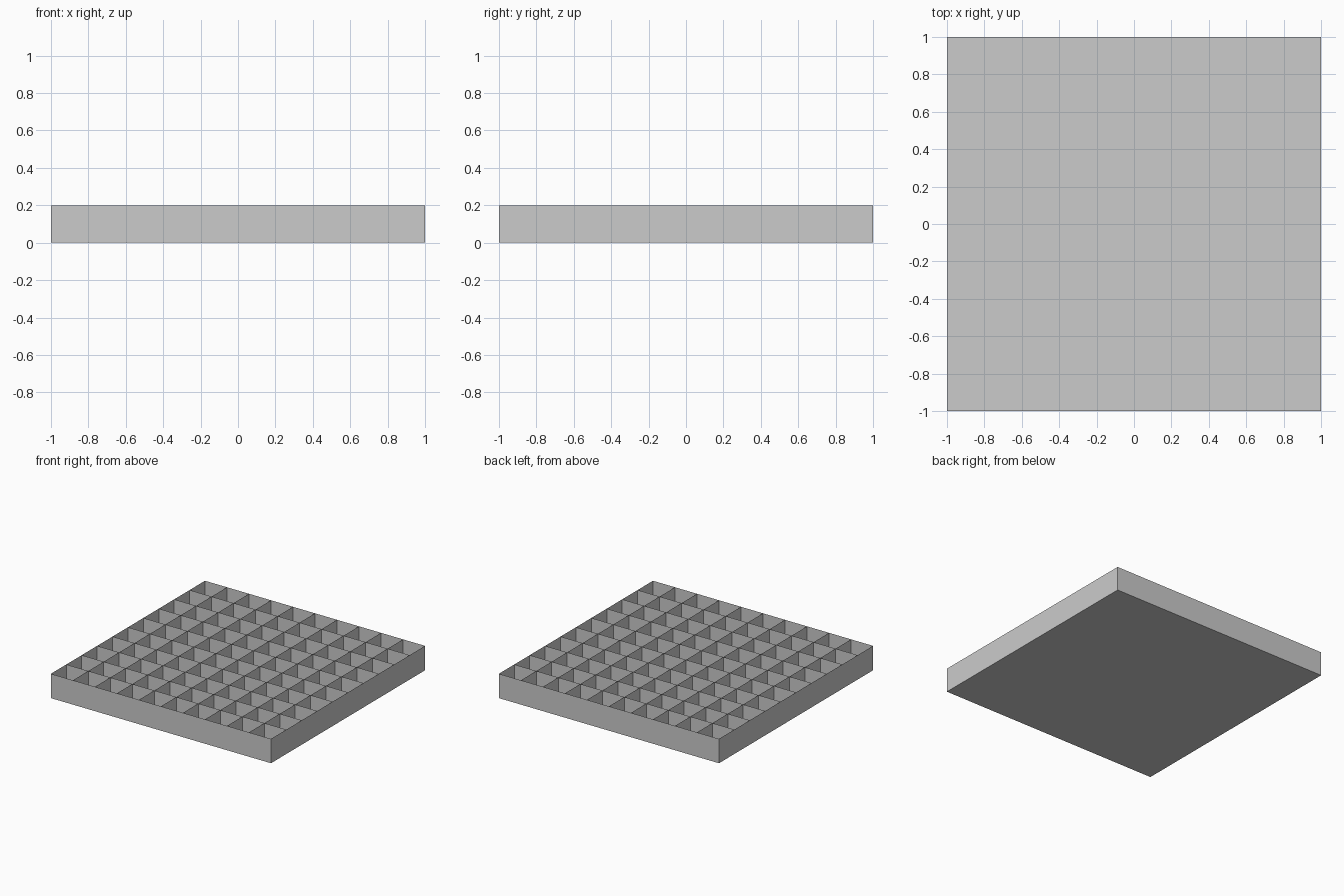
import bpy, bmesh

if "Cube" in bpy.data.objects:
    bpy.data.objects.remove(bpy.data.objects["Cube"])

CELLS, HALF, HEIGHT = 10, 1.0, 0.2


def sheet(name, corners):
    """One flat, paper-thin panel from its corner points."""
    bm = bmesh.new()
    bm.faces.new([bm.verts.new(c) for c in corners])
    mesh = bpy.data.meshes.new(name)
    bm.to_mesh(mesh)
    bm.free()
    obj = bpy.data.objects.new(name, mesh)
    bpy.context.collection.objects.link(obj)


def wall(name, a, b):
    sheet(name, [(*a, 0), (*b, 0), (*b, HEIGHT), (*a, HEIGHT)])


# Tray floor
sheet("floor", [(-HALF, -HALF, 0), (-HALF, HALF, 0), (HALF, HALF, 0), (HALF, -HALF, 0)])

# Outer walls, facing outward
corners = [(-HALF, -HALF), (HALF, -HALF), (HALF, HALF), (-HALF, HALF)]
for i, side in enumerate(("front", "right", "back", "left")):
    wall(side + "_wall", corners[i], corners[(i + 1) % 4])

# Crossing dividers that form the square cells
for i in range(1, CELLS):
    p = -HALF + i * 2 * HALF / CELLS
    wall(f"lengthwise_divider_{i}", (p, -HALF), (p, HALF))
    wall(f"crosswise_divider_{i}", (-HALF, p), (HALF, p))
